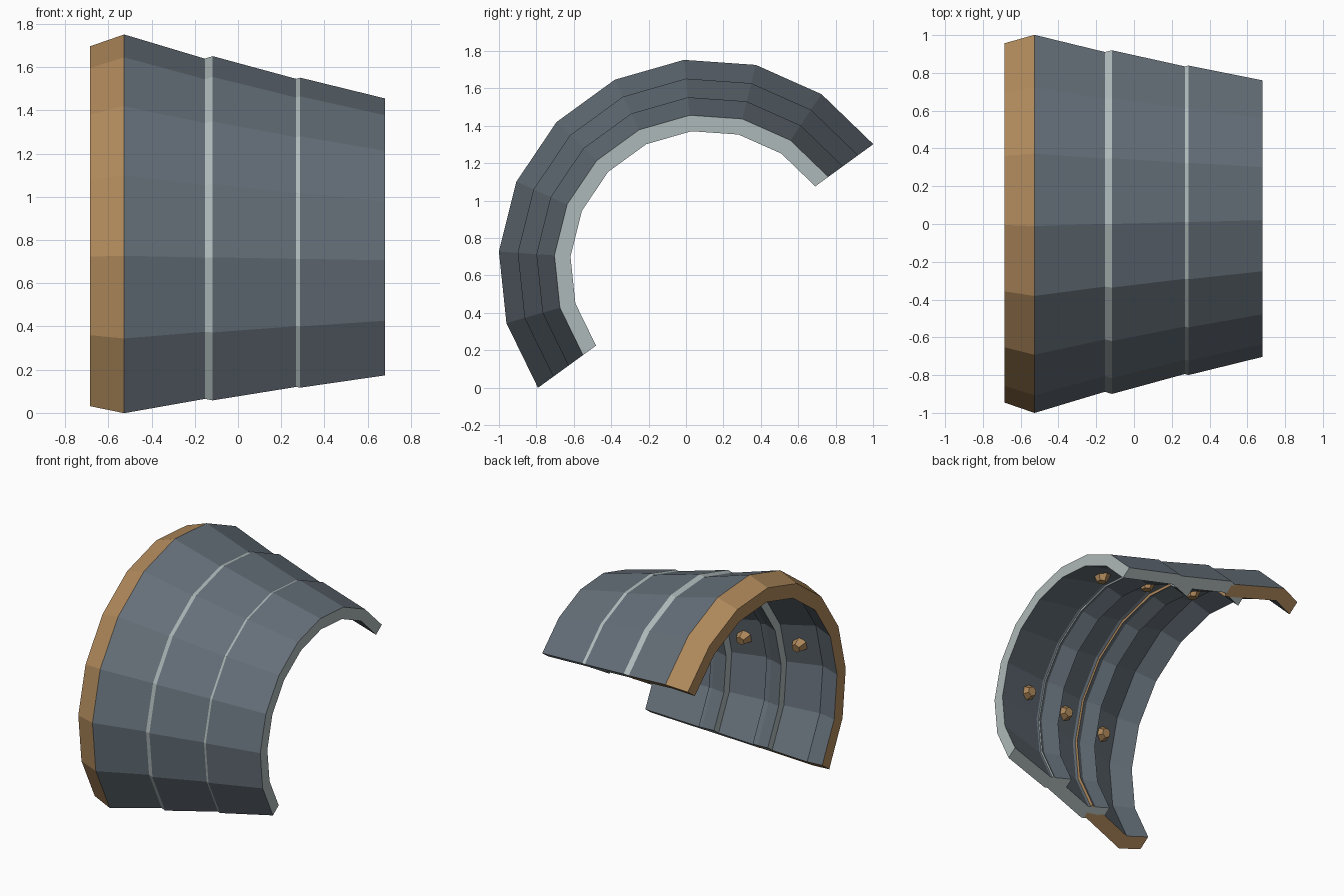
import bpy, bmesh
from math import radians, sin, cos
from mathutils import Matrix, Vector

if "Cube" in bpy.data.objects:
    bpy.data.objects.remove(bpy.data.objects["Cube"], do_unlink=True)


def material(name, rgb):
    m = bpy.data.materials.new(name)
    m.use_nodes = True
    m.diffuse_color = (*rgb, 1)
    m.node_tree.nodes["Principled BSDF"].inputs["Base Color"].default_value = (*rgb, 1)
    return m


slate = material("slate", (0.13, 0.16, 0.19))
bronze = material("bronze", (0.43, 0.25, 0.105))
silver = material("silver", (0.42, 0.48, 0.48))

AXIS = Vector((0, 0.105, 0.65))      # the plates curve around this x-parallel axis
START, STEPS, STEP = 36, 9, 20       # half ring of nine flat facets
THICK = 0.105
OUTER = [(-0.685, 1.053), (-0.527, 1.108), (-0.135, 0.99)]
PROFILE = OUTER + [(x, r - THICK) for x, r in reversed(OUTER)]
TRIMMED = (0, 2, 5)                  # profile edges in the trim colour


def around(x, r, deg):
    a = radians(deg)
    return AXIS + Vector((x, r * cos(a), r * sin(a)))


def finish(bm, name, mats):
    bmesh.ops.recalc_face_normals(bm, faces=bm.faces)
    me = bpy.data.meshes.new(name)
    bm.to_mesh(me)
    bm.free()
    for m in mats:
        me.materials.append(m)
    ob = bpy.data.objects.new(name, me)
    bpy.context.collection.objects.link(ob)
    return ob


def plate(name, shift, scale, trim):
    """Sweep the bent plate profile around the half ring."""
    bm = bmesh.new()
    rings = [[bm.verts.new(around(x + shift, r * scale, START + i * STEP))
              for x, r in PROFILE] for i in range(STEPS + 1)]
    n = len(PROFILE)
    for a, b in zip(rings, rings[1:]):
        for j in range(n):
            k = (j + 1) % n
            f = bm.faces.new((a[j], a[k], b[k], b[j]))
            f.material_index = 1 if j in TRIMMED else 0
    # cut ends, each split at the bend
    for ring in (rings[0], rings[-1]):
        for ids in ((0, 1, 4, 5), (1, 2, 3, 4)):
            bm.faces.new([ring[i] for i in ids]).material_index = 1
    finish(bm, name, (slate, trim))


def rivet(name, x, r, deg):
    """Six-sided stud on the inner face, pointing at the axis."""
    bm = bmesh.new()
    bmesh.ops.create_cone(bm, cap_ends=True, segments=6,
                          radius1=0.06, radius2=0.035, depth=0.06)
    inward = around(0, -1, deg) - AXIS
    turn = inward.to_track_quat('Z', 'Y').to_matrix().to_4x4()
    bm.transform(Matrix.Translation(around(x, r, deg)) @ turn)
    finish(bm, name, (bronze,))


# Three overlapping plates, each with rivets inside
for part, shift, scale, trim in (("upper", 0, 1, bronze),
                                 ("middle", 0.41, 0.909, silver),
                                 ("lower", 0.815, 0.8186, silver)):
    plate(part + "_plate", shift, scale, trim)
    for side, deg in (("front", 166), ("back", 86)):
        rivet(f"{part}_{side}_rivet", shift - 0.39, 0.945 * scale - 0.02, deg)
